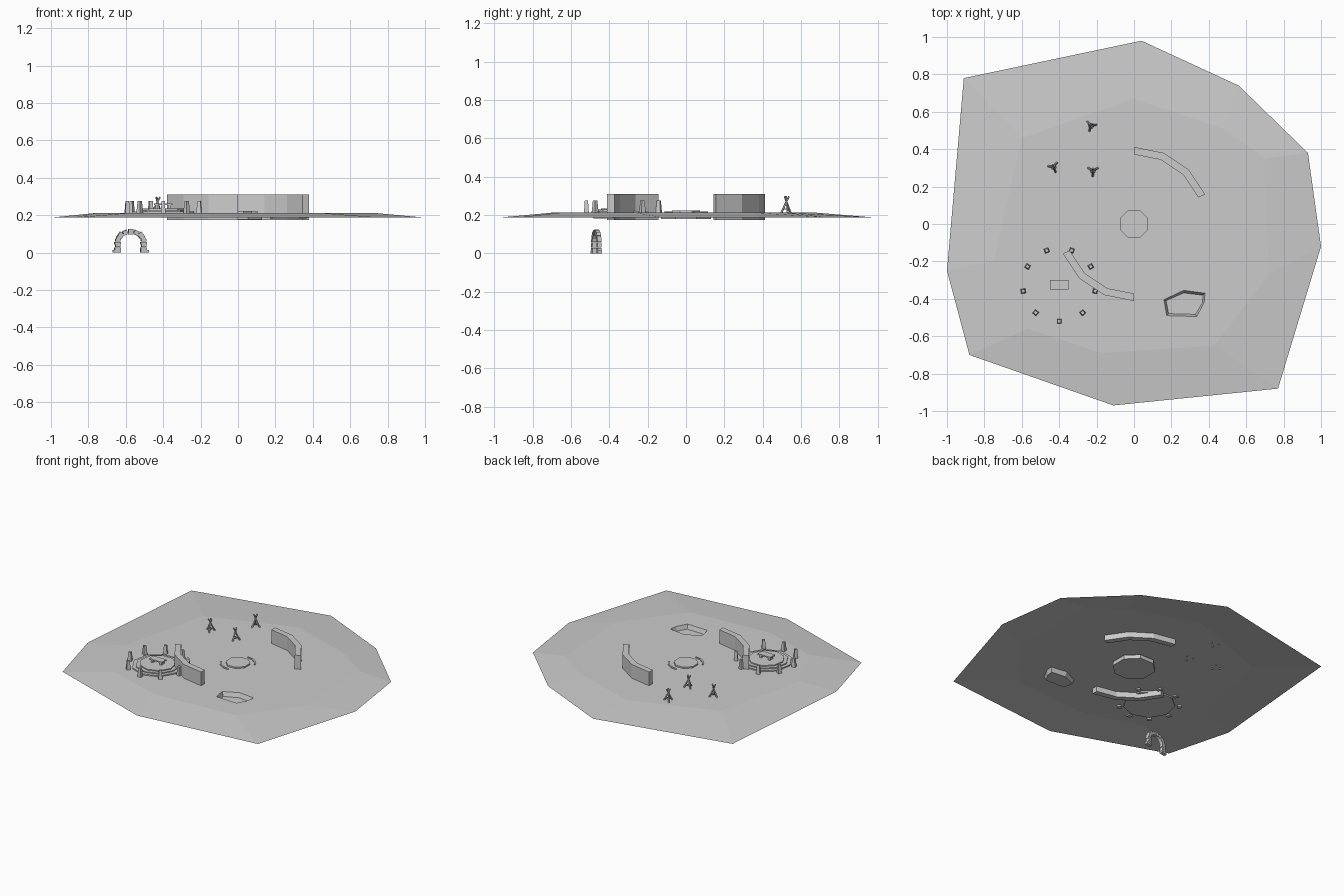
import bpy, bmesh, math
from mathutils import Vector, Matrix

if "Cube" in bpy.data.objects:
    bpy.data.objects.remove(bpy.data.objects["Cube"])

stone = bpy.data.materials.new("plain_grey")
stone.diffuse_color = (0.6, 0.6, 0.6, 1)
stone.use_nodes = True
stone.node_tree.nodes["Principled BSDF"].inputs["Base Color"].default_value = stone.diffuse_color
G = 0.213  # height of the plateau


def finish(name, bm, fix=True):
    if fix:
        bmesh.ops.recalc_face_normals(bm, faces=bm.faces)
    me = bpy.data.meshes.new(name)
    bm.to_mesh(me)
    bm.free()
    me.materials.append(stone)
    ob = bpy.data.objects.new(name, me)
    bpy.context.collection.objects.link(ob)
    return ob


def add_prism(bm, lower, upper):
    """Closed solid between two equal loops of points."""
    a = [bm.verts.new(p) for p in lower]
    b = [bm.verts.new(p) for p in upper]
    n = len(a)
    bm.faces.new(a[::-1])
    bm.faces.new(b)
    for i in range(n):
        j = (i + 1) % n
        bm.faces.new((a[i], a[j], b[j], b[i]))


def ring(cx, cy, r, z, n, start=0.0):
    return [(cx + r * math.cos(start + math.tau * i / n),
             cy + r * math.sin(start + math.tau * i / n), z) for i in range(n)]


def add_box(bm, size, mat):
    bmesh.ops.create_cube(bm, size=1, matrix=mat @ Matrix.Diagonal((*size, 1)))


def add_stick(bm, p, q, r):
    p, q = Vector(p), Vector(q)
    rot = (q - p).to_track_quat('Z', 'Y').to_matrix().to_4x4()
    bmesh.ops.create_cone(bm, cap_ends=True, segments=5, radius1=r, radius2=r * 0.8,
                          depth=(q - p).length,
                          matrix=Matrix.Translation((p + q) / 2) @ rot)


def arc_wall(name, r0, r1, z0, z1, start):
    """Three-segment curved wall covering 67.5 degrees."""
    angs = [math.radians(start + 22.5 * i) for i in range(4)]
    bm = bmesh.new()
    rows = []
    for a in angs:
        c, s = math.cos(a), math.sin(a)
        rows.append([bm.verts.new((r * c, r * s, z)) for r, z in
                     ((r0, z0), (r1, z0), (r1, z1), (r0, z1))])
    for a, b in zip(rows, rows[1:]):
        for i in range(4):
            j = (i + 1) % 4
            bm.faces.new((a[i], a[j], b[j], b[i]))
    bm.faces.new(rows[0])
    bm.faces.new(rows[-1][::-1])
    finish(name, bm)


# ground: sloping skirt, flat plateau and a sunken pool
outer = [(0.04, 0.98), (0.56, 0.74), (0.93, 0.38), (1.0, -0.12), (0.77, -0.88),
         (-0.11, -0.97), (-0.88, -0.70), (-1.0, -0.25), (-0.91, 0.78)]
inner = [(0.0, 0.67), (0.48, 0.51), (0.70, 0.35), (0.72, -0.27), (0.43, -0.65),
         (-0.17, -0.69), (-0.57, -0.56), (-0.75, -0.20), (-0.60, 0.46)]
pool = [(0.16, -0.405), (0.265, -0.355), (0.38, -0.37), (0.375, -0.42),
        (0.335, -0.495), (0.175, -0.49)]
bm = bmesh.new()
vo = [bm.verts.new((x, y, 0.187)) for x, y in outer]
vi = [bm.verts.new((x, y, G)) for x, y in inner]
vp = [bm.verts.new((x, y, G)) for x, y in pool]
edges = []
for loop in (vi, vp):
    edges += [bm.edges.new((loop[i], loop[(i + 1) % len(loop)])) for i in range(len(loop))]
bmesh.ops.triangle_fill(bm, edges=edges, use_beauty=True, normal=(0, 0, 1))
for i in range(len(vo)):
    j = (i + 1) % len(vo)
    bm.faces.new((vo[i], vi[i], vi[j], vo[j]))
vf = [bm.verts.new((0.275 + (x - 0.275) * 0.9, -0.43 + (y + 0.43) * 0.82, 0.183))
      for x, y in pool]
for i in range(len(vp)):
    j = (i + 1) % len(vp)
    bm.faces.new((vp[i], vf[i], vf[j], vp[j]))
bm.faces.new(vf)
bm.normal_update()
for f in bm.faces:
    if f.normal.z < 0:
        f.normal_flip()
finish("ground", bm, fix=False)

# curved walls and low benches, on opposite sides of the centre
for i, side in enumerate((22.5, 202.5)):
    arc_wall(f"curved_wall_{i}", 0.372, 0.412, 0.175, 0.31, side)
    arc_wall(f"low_bench_{i}", 0.105, 0.116, 0.195, 0.219, side)

# central platform
bm = bmesh.new()
h = math.pi / 8
add_prism(bm, ring(0, 0, 0.14, 0.178, 8, h), ring(0, 0, 0.14, 0.205, 8, h))
add_prism(bm, ring(0, 0, 0.08, 0.2, 8, h), ring(0, 0, 0.08, 0.223, 8, h))
finish("central_platform", bm)

# stepped stage
SX, SY = -0.40, -0.325
bm = bmesh.new()
for r, z0, z1 in ((0.168, 0.204, 0.221), (0.143, 0.221, 0.228), (0.118, 0.228, 0.235)):
    add_prism(bm, ring(SX, SY, r, z0, 9, -math.pi / 2), ring(SX, SY, r, z1, 9, -math.pi / 2))
finish("stepped_stage", bm)

# standing stones around the stage
bm = bmesh.new()
for i in range(9):
    a = math.radians(-90 + 40 * i)
    x, y = SX + 0.195 * math.cos(a), SY + 0.195 * math.sin(a)
    add_prism(bm, ring(x, y, 0.019, 0.203, 4, a + math.pi / 4),
              ring(x, y, 0.012, 0.275, 4, a + math.pi / 4))
finish("standing_stones", bm)

# table on the stage
bm = bmesh.new()
add_box(bm, (0.10, 0.05, 0.009), Matrix.Translation((SX, SY, 0.258)))
for sx in (-1, 1):
    add_box(bm, (0.014, 0.036, 0.022), Matrix.Translation((SX + sx * 0.034, SY, 0.244)))
finish("stage_table", bm)

# stick tripods
for i, (x, y, t) in enumerate(((-0.23, 0.525, 0.2), (-0.43, 0.305, 0.9), (-0.22, 0.285, 0.5))):
    bm = bmesh.new()
    for k in range(3):
        a = t + math.tau * k / 3
        c, s = math.cos(a), math.sin(a)
        add_stick(bm, (x + 0.031 * c, y + 0.031 * s, 0.207),
                  (x - 0.013 * c, y - 0.013 * s, 0.297), 0.006)
    for k in range(3):
        a, b = (t + math.tau * m / 3 for m in (k, k + 1))
        add_stick(bm, (x + 0.02 * math.cos(a), y + 0.02 * math.sin(a), 0.23),
                  (x + 0.02 * math.cos(b), y + 0.02 * math.sin(b), 0.23), 0.003)
    finish(f"stick_tripod_{i}", bm)

# stone arch beneath the ground: stacked blocks and wedge stones
bm = bmesh.new()
base = Matrix.Translation((-0.574, -0.468, 0)) @ Matrix.Rotation(math.radians(11), 4, 'Z')
for sx in (-1, 1):
    for k in range(5):
        w = 0.044 if k == 0 else (0.026, 0.034)[k % 2]
        x = 0.076 if k == 0 else 0.071
        add_box(bm, (w, 0.022, 0.0135),
                base @ Matrix.Translation((sx * x, 0, 0.007 + k * 0.0145)))
for k in range(7):
    a = math.radians(12 + 26 * k)
    m = (Matrix.Translation((0.068 * math.cos(a), 0, 0.066 + 0.045 * math.sin(a)))
         @ Matrix.Rotation(-a, 4, 'Y'))
    add_box(bm, (0.024 + 0.004 * (k % 2), 0.022, 0.025), base @ m)
finish("stone_arch", bm)
